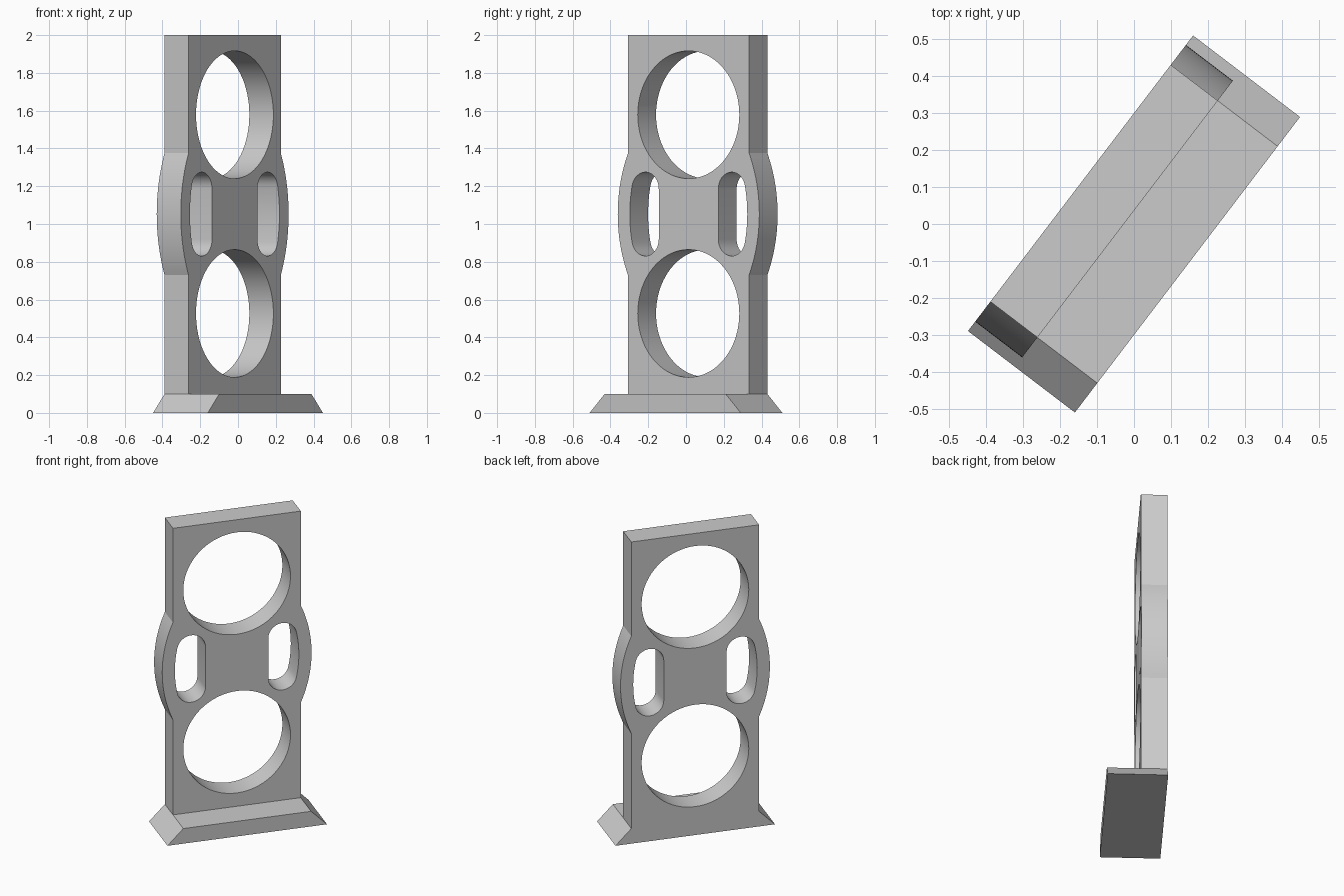
import bpy, bmesh, math
from mathutils import Matrix, Vector

cube = bpy.data.objects.get("Cube")
if cube:
    bpy.data.objects.remove(cube, do_unlink=True)

grey = bpy.data.materials.new("plain grey")
grey.use_nodes = True
colour = (0.6, 0.6, 0.6, 1)
grey.diffuse_color = colour
grey.node_tree.nodes["Principled BSDF"].inputs["Base Color"].default_value = colour

# Model axes: width along the panel, up, and thickness, turned about z
angle = math.radians(52.7)
across = Vector((math.cos(angle), math.sin(angle), 0))
up = Vector((0, 0, 1))
outward = across.cross(up)
turn = Matrix((across, up, outward)).transposed().to_4x4()

BACK, PANEL_FRONT, FOOT_FRONT = -0.182, -0.022, 0.182
MID = 1.0525          # height of the panel's line of symmetry
HALF = 0.403          # half width of the panel
BULGE_R, BULGE_C = 0.80, -0.329


def arc(cx, cz, r, start, end, n):
    """Points on an arc, angles in radians."""
    return [(cx + r * math.cos(start + (end - start) * i / n),
             cz + r * math.sin(start + (end - start) * i / n)) for i in range(n + 1)]


def mirrored(points):
    return [(-x, z) for x, z in reversed(points)]


def extruded(name, loops, near, far):
    """Filled outline with holes, extruded through the thickness."""
    curve = bpy.data.curves.new(name, 'CURVE')
    curve.dimensions = '2D'
    curve.fill_mode = 'BOTH'
    curve.extrude = (far - near) / 2
    for loop in loops:
        spline = curve.splines.new('POLY')
        spline.points.add(len(loop) - 1)
        for p, (x, z) in zip(spline.points, loop):
            p.co = (x, z, 0, 1)
        spline.use_cyclic_u = True
    temp = bpy.data.objects.new(name + " outline", curve)
    bpy.context.collection.objects.link(temp)
    bpy.context.view_layer.update()
    mesh = bpy.data.meshes.new_from_object(
        temp.evaluated_get(bpy.context.evaluated_depsgraph_get()))
    bpy.data.objects.remove(temp, do_unlink=True)
    bm = bmesh.new()
    bm.from_mesh(mesh)
    bmesh.ops.remove_doubles(bm, verts=bm.verts, dist=1e-5)
    bmesh.ops.transform(bm, verts=bm.verts,
                        matrix=turn @ Matrix.Translation((0, 0, (near + far) / 2)))
    bmesh.ops.recalc_face_normals(bm, faces=bm.faces)
    bm.to_mesh(mesh)
    bm.free()
    mesh.name = name
    mesh.materials.clear()
    mesh.materials.append(grey)
    obj = bpy.data.objects.new(name, mesh)
    bpy.context.collection.objects.link(obj)
    bpy.ops.object.select_all(action='DESELECT')
    obj.select_set(True)
    bpy.context.view_layer.objects.active = obj
    bpy.ops.object.shade_smooth_by_angle(angle=math.radians(18))
    return obj


# Panel outline with bulging sides
sweep = math.acos((HALF - BULGE_C) / BULGE_R)
side = [(HALF, 0.1)] + arc(BULGE_C, MID, BULGE_R, -sweep, sweep, 24) + [(HALF, 2.0)]
outline = side + mirrored(side)

# Two large round openings
rings = [arc(0, MID + s * 0.526, 0.338, 0, math.tau, 72)[:-1] for s in (-1, 1)]

# Slots: straight inside edge, round ends, outside edge following the bulge
end_r, inner, half_h = 0.0895, 0.198, 0.1325
cx = inner + end_r
tilt = math.atan2(half_h, cx - BULGE_C)
slot = (arc(cx, MID - half_h, end_r, -math.pi, -tilt, 16)
        + arc(BULGE_C, MID, 0.72, -tilt, tilt, 12)[1:-1]
        + arc(cx, MID + half_h, end_r, tilt, math.pi, 16))

extruded("panel", [outline, *rings, slot, mirrored(slot)], BACK, PANEL_FRONT)

# Foot with sloping ends
extruded("foot", [[(-0.503, 0), (0.503, 0), (HALF, 0.1), (-HALF, 0.1)]], BACK, FOOT_FRONT)
